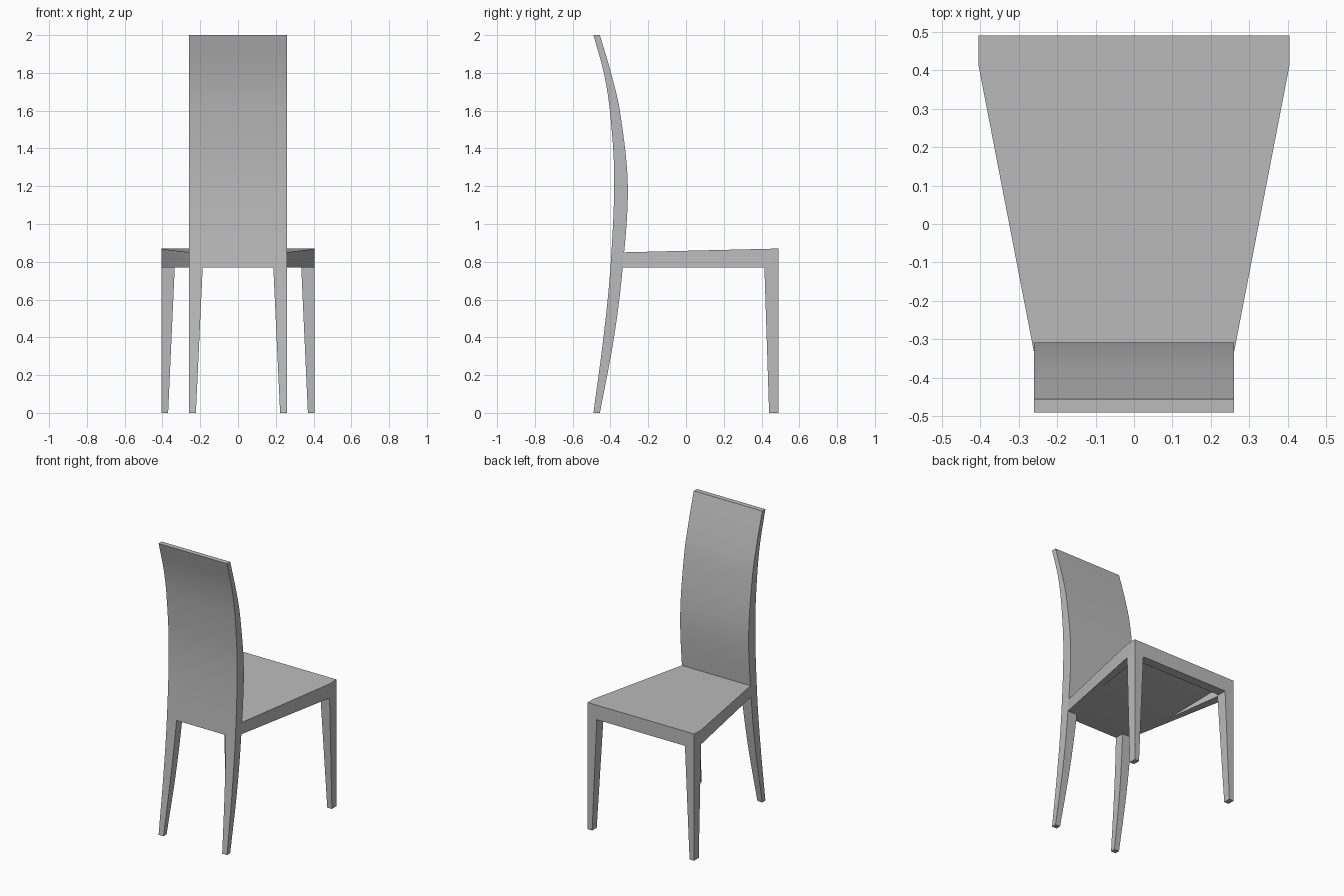
import bpy
import bmesh
import math
from mathutils import Vector
from mathutils.geometry import interpolate_bezier

cube = bpy.data.objects.get("Cube")
if cube:
    bpy.data.objects.remove(cube, do_unlink=True)

# One flat colour
grey = bpy.data.materials.new("plain_grey")
grey.use_nodes = True
grey.diffuse_color = (0.5, 0.5, 0.5, 1)
grey.node_tree.nodes["Principled BSDF"].inputs["Base Color"].default_value = grey.diffuse_color

SEAT_LOW = 0.77
BACK_HALF = 0.26
FRONT_HALF = 0.405


def finish(name, bm):
    bmesh.ops.recalc_face_normals(bm, faces=bm.faces)
    mesh = bpy.data.meshes.new(name)
    bm.to_mesh(mesh)
    bm.free()
    obj = bpy.data.objects.new(name, mesh)
    bpy.context.collection.objects.link(obj)
    mesh.materials.append(grey)
    bpy.ops.object.select_all(action="DESELECT")
    obj.select_set(True)
    bpy.context.view_layer.objects.active = obj
    bpy.ops.object.shade_smooth_by_angle(angle=math.radians(30))


def loft(name, sections):
    """Skin a stack of rectangles given as (x0, x1, y0, y1, z)."""
    bm = bmesh.new()
    rings = [[bm.verts.new(p) for p in ((x0, y0, z), (x1, y0, z), (x1, y1, z), (x0, y1, z))]
             for x0, x1, y0, y1, z in sections]
    for low, high in zip(rings, rings[1:]):
        for i in range(4):
            j = (i + 1) % 4
            bm.faces.new((low[i], low[j], high[j], high[i]))
    bm.faces.new(rings[0])
    bm.faces.new(rings[-1])
    finish(name, bm)


def curve_at(points, z):
    """Smooth depth through (z, y) points (Catmull-Rom style)."""
    n = len(points)
    k = max(i for i in range(n - 1) if points[i][0] <= z + 1e-6)
    (z0, y0), (z1, y1) = points[k], points[k + 1]

    def slope(i):
        a, b = points[max(i - 1, 0)], points[min(i + 1, n - 1)]
        return (b[1] - a[1]) / (b[0] - a[0])
    h, t = z1 - z0, (z - z0) / (z1 - z0)
    return ((2 * t**3 - 3 * t**2 + 1) * y0 + (t**3 - 2 * t**2 + t) * h * slope(k)
            + (3 * t**2 - 2 * t**3) * y1 + (t**3 - t**2) * h * slope(k + 1))


# Curved side profile shared by the back panel and the rear legs
outer = [(0, -0.49), (0.4, -0.437), (0.77, -0.40), (1.25, -0.38), (1.6, -0.403), (1.8, -0.435), (2, -0.49)]
inner = [(0, -0.456), (0.4, -0.381), (0.77, -0.335), (1.2, -0.308), (1.6, -0.35), (1.8, -0.397), (2, -0.456)]


def levels(a, b, count):
    return [a + (b - a) * i / count for i in range(count + 1)]


# Back panel
loft("back_panel", [(-BACK_HALF, BACK_HALF, curve_at(outer, z), curve_at(inner, z), z)
                    for z in levels(SEAT_LOW, 2, 20)])

# Tapered legs
for side, label in ((1, "left"), (-1, "right")):
    rear = []
    for z in levels(0, SEAT_LOW, 10):
        width = 0.037 + 0.036 * z / SEAT_LOW
        rear.append((side * (BACK_HALF - width), side * BACK_HALF,
                     curve_at(outer, z), curve_at(inner, z), z))
    loft("rear_leg_" + label, rear)
    loft("front_leg_" + label, [
        (side * (FRONT_HALF - 0.035), side * FRONT_HALF, 0.44, 0.49, 0),
        (side * (FRONT_HALF - 0.07), side * FRONT_HALF, 0.415, 0.49, SEAT_LOW)])

# Tapered seat with a sloping top and a hollow under its front half
bm = bmesh.new()
outline = [(-BACK_HALF, -0.335), (BACK_HALF, -0.335), (FRONT_HALF, 0.415),
           (FRONT_HALF, 0.49), (-FRONT_HALF, 0.49), (-FRONT_HALF, 0.415)]
low = [bm.verts.new((x, y, SEAT_LOW)) for x, y in outline]
top = [bm.verts.new((x, y, 0.85 + 0.02 * (y + 0.335) / 0.825)) for x, y in outline]
bm.faces.new(top)
for i in range(6):
    j = (i + 1) % 6
    bm.faces.new((low[i], low[j], top[j], top[i]))
a, b, c, d = [bm.verts.new((x, y, SEAT_LOW)) for x, y in
              ((-0.285, 0), (0.285, 0), (0.345, 0.425), (-0.345, 0.425))]
e, f = [bm.verts.new((x, 0.425, SEAT_LOW + 0.06)) for x in (0.345, -0.345)]
for face in ((low[0], low[1], b, a), (low[1], low[2], c, b), (low[2], low[3], c),
             (low[3], low[4], d, c), (low[4], low[5], d), (low[5], low[0], a, d),
             (a, b, e, f), (b, c, e), (c, d, f, e), (d, a, f)):
    bm.faces.new(face)
finish("seat", bm)
